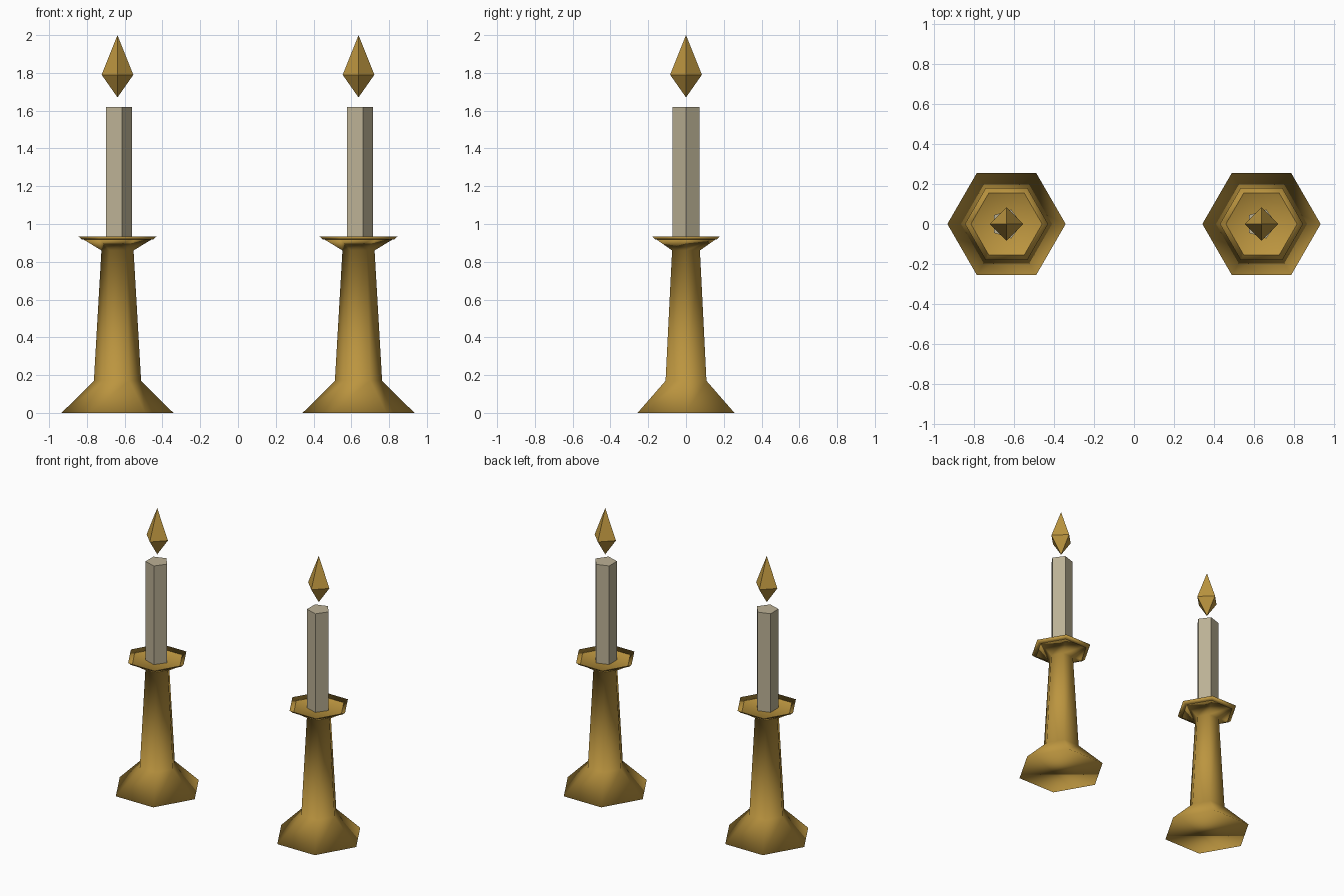
import bpy, bmesh, math

if "Cube" in bpy.data.objects:
    bpy.data.objects.remove(bpy.data.objects["Cube"])


def material(name, color):
    m = bpy.data.materials.new(name)
    m.diffuse_color = (*color, 1)
    m.use_nodes = True
    m.node_tree.nodes["Principled BSDF"].inputs["Base Color"].default_value = m.diffuse_color
    return m


gold = material("old_gold", (0.50, 0.30, 0.05))
wax = material("grey_wax", (0.50, 0.44, 0.30))


def lathe(name, profile, sides, x, mat, smooth=False):
    """Revolve (radius, z) points with a few sides; radius 0 makes a tip, ends are capped."""
    bm = bmesh.new()
    rings = []
    for r, z in profile:
        if r == 0:
            rings.append([bm.verts.new((0, 0, z))] * sides)
        else:
            rings.append([bm.verts.new((r * math.cos(math.tau * i / sides),
                                        r * math.sin(math.tau * i / sides), z))
                          for i in range(sides)])
    for a, b in zip(rings, rings[1:]):
        for i in range(sides):
            j = (i + 1) % sides
            quad = list(dict.fromkeys((a[i], a[j], b[j], b[i])))
            bm.faces.new(quad)
    if profile[0][0] > 0:
        bm.faces.new(rings[0][::-1])
    if profile[-1][0] > 0:
        bm.faces.new(rings[-1])
    bmesh.ops.recalc_face_normals(bm, faces=bm.faces)
    for f in bm.faces:
        f.smooth = smooth
    me = bpy.data.meshes.new(name)
    bm.to_mesh(me)
    bm.free()
    me.materials.append(mat)
    ob = bpy.data.objects.new(name, me)
    ob.location.x = x
    bpy.context.collection.objects.link(ob)


for side, x in (("left", -0.638), ("right", 0.638)):
    # flared foot, tapering stem and shallow drip dish
    lathe(side + "_candlestick",
          [(0.296, 0), (0.125, 0.17), (0.085, 0.86), (0.208, 0.935),
           (0.188, 0.917), (0, 0.915)], 6, x, gold, True)
    # five-sided candle
    lathe(side + "_candle", [(0.076, 0.90), (0.076, 1.62)], 5, x, wax)
    # floating diamond flame
    lathe(side + "_flame", [(0, 1.67), (0.084, 1.79), (0, 2.0)], 4, x, gold)
